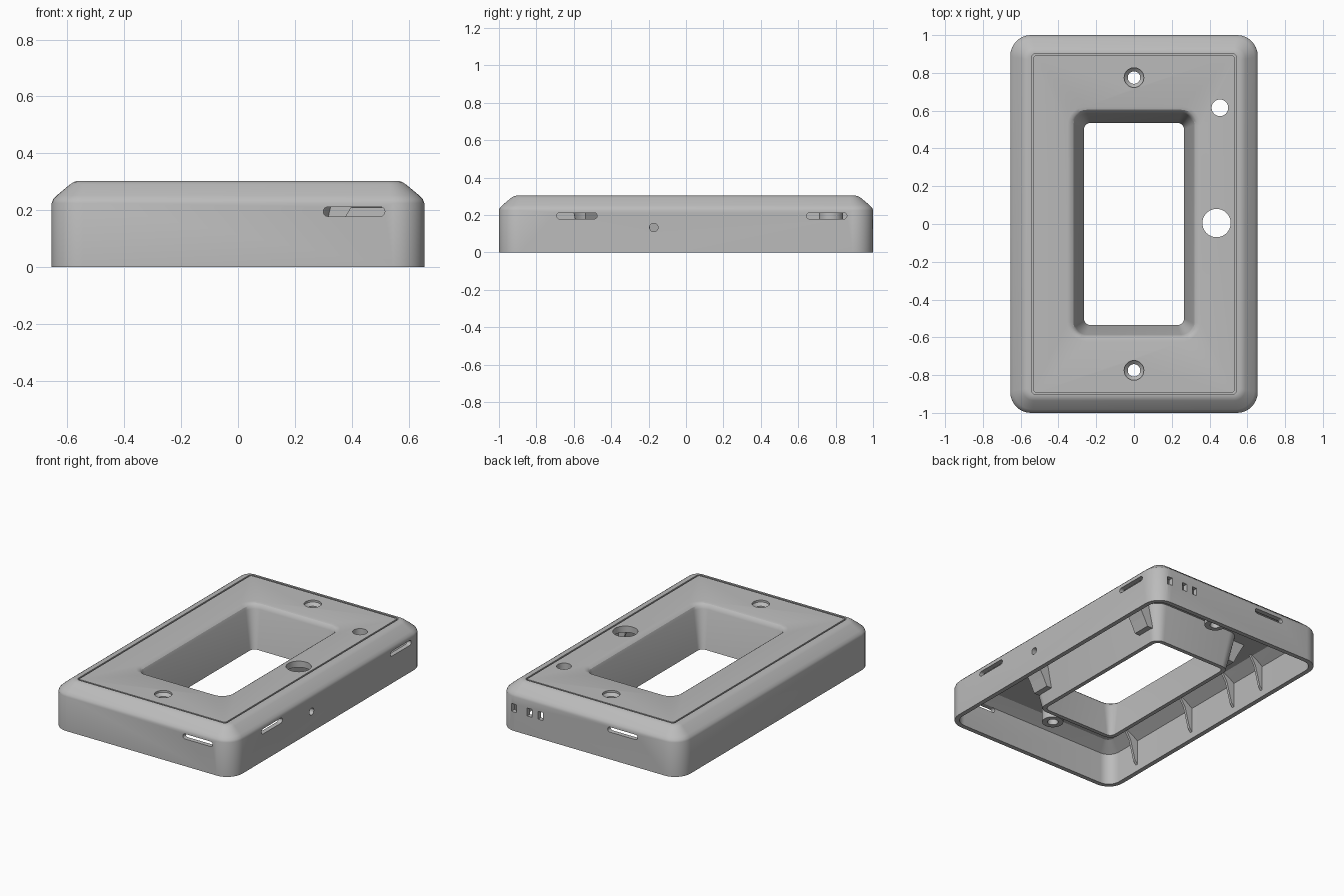
import bpy, bmesh
from math import pi, cos, sin
from mathutils import Matrix, Vector

cube = bpy.data.objects.get("Cube")
if cube:
    bpy.data.objects.remove(cube, do_unlink=True)

grey = bpy.data.materials.new("plain grey")
grey.use_nodes = True
grey.diffuse_color = (0.5, 0.5, 0.5, 1)
grey.node_tree.nodes["Principled BSDF"].inputs["Base Color"].default_value = (0.5, 0.5, 0.5, 1)


def finish(bm, name):
    bmesh.ops.recalc_face_normals(bm, faces=bm.faces)
    mesh = bpy.data.meshes.new(name)
    bm.to_mesh(mesh)
    bm.free()
    mesh.materials.append(grey)
    obj = bpy.data.objects.new(name, mesh)
    bpy.context.collection.objects.link(obj)
    return obj


def activate(obj):
    bpy.ops.object.select_all(action="DESELECT")
    obj.select_set(True)
    bpy.context.view_layer.objects.active = obj


def rounded_rect(hx, hy, r, steps=8):
    pts = []
    for q, (sx, sy) in enumerate([(1, 1), (-1, 1), (-1, -1), (1, -1)]):
        for i in range(steps + 1):
            a = (q + i / steps) * pi / 2
            pts.append((sx * (hx - r) + r * cos(a), sy * (hy - r) + r * sin(a)))
    return pts


def bridge(bm, a, b):
    n = len(a)
    for i in range(n):
        bm.faces.new((a[i], a[(i + 1) % n], b[(i + 1) % n], b[i]))


def loft(bm, loops, closed=False):
    """Skin a list of equal 3D loops, capped or joined end to end."""
    rings = [[bm.verts.new(p) for p in loop] for loop in loops]
    for a, b in zip(rings, rings[1:]):
        bridge(bm, a, b)
    if closed:
        bridge(bm, rings[-1], rings[0])
    else:
        bm.faces.new(rings[0])
        bm.faces.new(rings[-1])


def circles(x, y, profile, n=32):
    return [[(x + r * cos(2 * pi * i / n), y + r * sin(2 * pi * i / n), z)
             for i in range(n)] for r, z in profile]


def prism(bm, outline, matrix, lo, hi):
    """Extrude a 2D outline along the local z of the matrix."""
    loft(bm, [[matrix @ Vector((u, v, w)) for u, v in outline] for w in (lo, hi)])


# Cover: one section swept round the frame (half x, half y, corner radius, z)
TOP, UNDER = 0.303, 0.262
section = [
    (0.655, 1.0, 0.11, 0), (0.655, 1.0, 0.11, 0.225), (0.65, 0.995, 0.105, 0.238),
    (0.637, 0.982, 0.1, 0.252), (0.59, 0.935, 0.06, 0.291), (0.578, 0.923, 0.05, 0.299),
    (0.562, 0.907, 0.035, TOP),
    # thin groove
    (0.542, 0.902, 0.022, TOP), (0.542, 0.902, 0.022, 0.29),
    (0.532, 0.892, 0.015, 0.29), (0.532, 0.892, 0.015, TOP),
    # rounded lip and sloping window tunnel
    (0.352, 0.622, 0.1, TOP), (0.335, 0.605, 0.085, 0.299), (0.32, 0.593, 0.07, 0.288),
    (0.312, 0.586, 0.062, 0.27), (0.265, 0.535, 0.035, 0.03),
    (0.292, 0.562, 0.06, 0.03), (0.338, 0.612, 0.085, UNDER),
    # inside of the shell
    (0.55, 0.895, 0.04, UNDER), (0.625, 0.97, 0.08, 0.21), (0.625, 0.97, 0.08, 0),
]
bm = bmesh.new()
loft(bm, [[(x, y, z) for x, y in rounded_rect(hx, hy, r)] for hx, hy, r, z in section], True)
cover = finish(bm, "cover")

# Cutters for every opening
bm = bmesh.new()
for y in (-0.775, 0.775):
    loft(bm, circles(0, y, [(0.033, 0.1), (0.033, 0.272), (0.052, 0.29), (0.052, 0.35)]))
loft(bm, circles(0.455, 0.615, [(0.044, 0.2), (0.044, 0.35)]))
loft(bm, circles(0.437, 0.005, [(0.075, 0.2), (0.075, 0.35)], 48))

side = Matrix(((0, 0, 1, 0), (1, 0, 0, 0), (0, 1, 0, 0), (0, 0, 0, 1)))
ends = Matrix(((1, 0, 0, 0), (0, 0, 1, 0), (0, 1, 0, 0), (0, 0, 0, 1)))


def slot(matrix, u, v, hu, hv, r, lo, hi):
    prism(bm, [(u + a, v + b) for a, b in rounded_rect(hu, hv, r, 6)], matrix, lo, hi)


for y in (-0.583, 0.752):
    slot(side, y, 0.195, 0.108, 0.0165, 0.016, 0.58, 0.75)
slot(side, -0.172, 0.133, 0.0225, 0.0225, 0.022, 0.58, 0.75)
slot(ends, 0.408, 0.195, 0.108, 0.0165, 0.016, -1.1, -0.94)
slot(ends, -0.24, 0.195, 0.108, 0.0165, 0.016, 0.94, 1.1)
for x in (0.355, 0.435, 0.55):
    slot(ends, x, 0.15, 0.018, 0.026, 0.002, 0.94, 1.1)
cutter = finish(bm, "opening_cutter")
cutter.hide_render = True

cut = cover.modifiers.new("openings", "BOOLEAN")
cut.operation = "DIFFERENCE"
cut.solver = "EXACT"
cut.object = cutter
activate(cover)
bpy.ops.object.modifier_apply(modifier=cut.name)
bpy.data.objects.remove(cutter, do_unlink=True)
bpy.ops.object.shade_smooth_by_angle(angle=0.5)

# Screw bosses under the top
for label, y in (("front", -0.775), ("back", 0.775)):
    bm = bmesh.new()
    loft(bm, circles(0, y, [(0.033, 0.14), (0.065, 0.14), (0.065, 0.266), (0.033, 0.266)]), True)
    boss = finish(bm, label + "_screw_boss")
    activate(boss)
    bpy.ops.object.shade_smooth_by_angle(angle=0.5)

# Thin wall fins and sloping brackets, mirrored left and right
section_plane = Matrix(((1, 0, 0, 0), (0, 0, 1, 0), (0, 1, 0, 0), (0, 0, 0, 1)))
fin = [(0.63, 0.04), (0.605, 0.07), (0.57, 0.2), (0.53, 0.266), (0.63, 0.215)]
bracket = [(0.305, 0.11), (0.345, 0.11), (0.375, 0.17), (0.43, 0.266), (0.32, 0.266)]
for label, s in (("left", 1), ("right", -1)):
    for part, shape, places, half in (("wall_fins", fin, (-0.72, -0.2, 0.2, 0.47), 0.008),
                                      ("brackets", bracket, (-0.48, 0.48), 0.06)):
        bm = bmesh.new()
        for y in places:
            prism(bm, [(s * u, v) for u, v in shape], section_plane, y - half, y + half)
        finish(bm, label + "_" + part)
